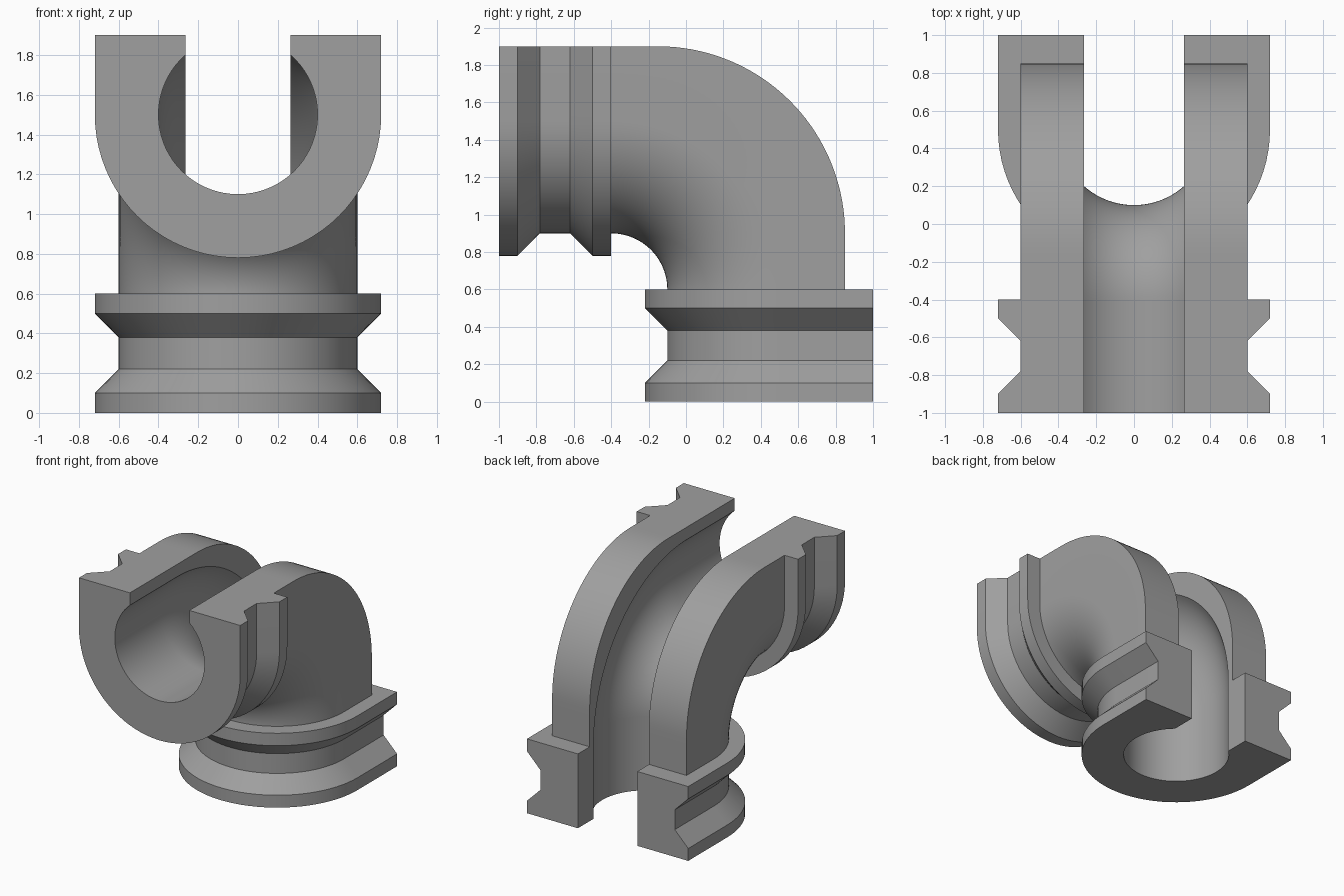
import bpy, bmesh, math

if "Cube" in bpy.data.objects:
    bpy.data.objects.remove(bpy.data.objects["Cube"])

BORE, SLOT = 0.40, 0.265            # bore radius, half width of the open slot
BEND_Y, BEND_Z, BEND_R = -0.4, 0.6, 0.9
FILLET = 1.0                        # rounding of the outer back corner

grey = bpy.data.materials.new("grey")
grey.diffuse_color = (0.35, 0.35, 0.35, 1)
grey.use_nodes = True
grey.node_tree.nodes["Principled BSDF"].inputs["Base Color"].default_value = grey.diffuse_color


def section(r, depth):
    """C-shaped section: U outside, round bore inside, slot open outwards."""
    pts = [(r, depth)]
    for i in range(41):
        a = -math.pi * i / 40
        pts.append((r * math.cos(a), r * math.sin(a)))
    pts += [(-r, depth), (-SLOT, depth)]
    lip = math.acos(SLOT / BORE)
    a0, a1 = math.pi - lip, 2 * math.pi + lip
    for i in range(57):
        a = a0 + (a1 - a0) * i / 56
        pts.append((BORE * math.cos(a), BORE * math.sin(a)))
    pts.append((SLOT, depth))
    return pts


def sweep(name, stations, keep_caps=True):
    """Loft sections; each station is (y, z, outward angle, radius, depth)."""
    bm = bmesh.new()
    rings = []
    for y, z, t, r, depth in stations:
        rings.append([bm.verts.new((x, y + d * math.cos(t), z + d * math.sin(t)))
                      for x, d in section(r, depth)])
    n = len(rings[0])
    for a, b in zip(rings, rings[1:]):
        for i in range(n):
            j = (i + 1) % n
            bm.faces.new((a[i], a[j], b[j], b[i]))
    caps = [bm.faces.new(rings[0]), bm.faces.new(rings[-1])]
    bmesh.ops.recalc_face_normals(bm, faces=bm.faces[:])
    if not keep_caps:
        bmesh.ops.delete(bm, geom=caps, context='FACES_ONLY')
    mesh = bpy.data.meshes.new(name)
    bm.to_mesh(mesh)
    bm.free()
    mesh.materials.append(grey)
    obj = bpy.data.objects.new(name, mesh)
    bpy.context.collection.objects.link(obj)
    bpy.ops.object.select_all(action='DESELECT')
    obj.select_set(True)
    bpy.context.view_layer.objects.active = obj
    bpy.ops.object.shade_smooth_by_angle(angle=math.radians(30))


def outer_reach(t):
    """Distance from the bend centre to the rounded outer back wall."""
    c, s = math.cos(t), math.sin(t)
    wall, top = 1.25, 1.30
    oy, oz = wall - FILLET, top - FILLET
    if c > 1e-6 and wall * s / c <= oz:
        return wall / c
    if s > 1e-6 and top * c / s <= oy:
        return top / s
    b = oy * c + oz * s
    return b + math.sqrt(b * b - oy * oy - oz * oz + FILLET ** 2)


# Grooved collar profile: distance along the axis, radius
collar = [(0, 0.72), (0.1, 0.72), (0.22, 0.6), (0.38, 0.6), (0.5, 0.72), (0.6, 0.72)]

# Front collar, axis along y
sweep("front_collar", [(-1 + s, 1.5, math.pi / 2, r, 0.4) for s, r in collar])

# Base collar, axis along z
sweep("base_collar", [(0.5, s, 0.0, r, 0.5) for s, r in collar])

# Elbow joining the two collars
bend = []
for i in range(49):
    t = math.pi / 2 * i / 48
    bend.append((BEND_Y + BEND_R * math.cos(t), BEND_Z + BEND_R * math.sin(t),
                 t, 0.6, outer_reach(t) - BEND_R))
sweep("elbow", bend, keep_caps=False)
